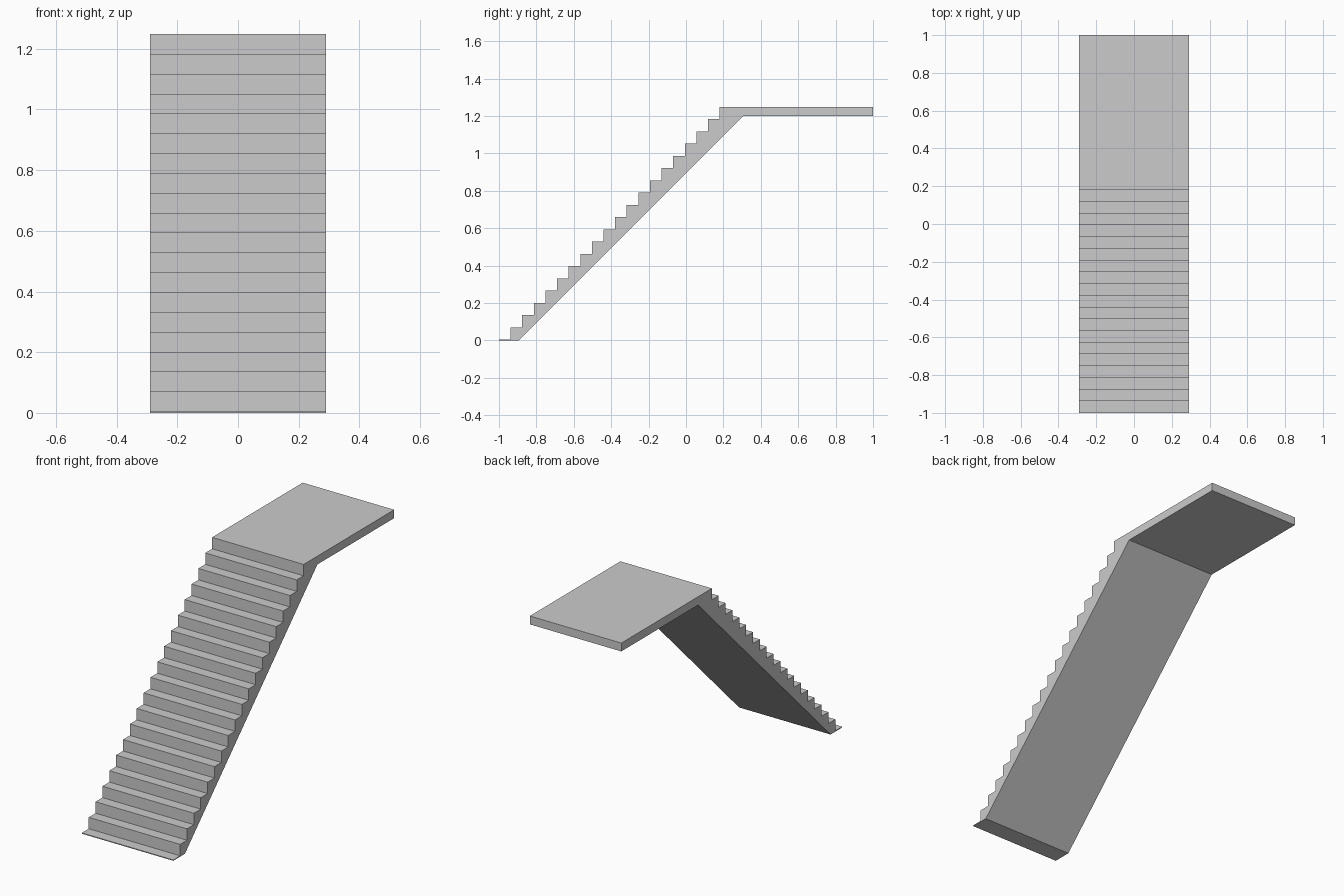
import bpy, bmesh

if "Cube" in bpy.data.objects:
    bpy.data.objects.remove(bpy.data.objects["Cube"])

HALF_W = 0.29
STEPS = 19
Y0, Y1 = -1.0, 0.18        # first nosing, landing edge
Z0, Z1 = 0.005, 1.248      # lowest tread, landing top
run, rise = (Y1 - Y0) / STEPS, (Z1 - Z0) / STEPS

# Side profile: underside, landing, then the sawtooth of treads and risers
profile = [(-1.0, 0.0), (-0.895, 0.0), (0.305, 1.2), (1.0, 1.2), (1.0, Z1)]
for i in range(STEPS, 0, -1):
    y = Y0 + i * run
    profile += [(y, Z0 + i * rise), (y, Z0 + (i - 1) * rise)]
profile.append((Y0, Z0))

# Extrude the profile across the width
bm = bmesh.new()
side = bm.faces.new([bm.verts.new((-HALF_W, y, z)) for y, z in profile])
ext = bmesh.ops.extrude_face_region(bm, geom=[side], use_keep_orig=True)
moved = [g for g in ext["geom"] if isinstance(g, bmesh.types.BMVert)]
bmesh.ops.translate(bm, verts=moved, vec=(2 * HALF_W, 0, 0))
bmesh.ops.recalc_face_normals(bm, faces=bm.faces[:])

mesh = bpy.data.meshes.new("stair_flight_with_landing")
bm.to_mesh(mesh)
bm.free()
stairs = bpy.data.objects.new("stair_flight_with_landing", mesh)
bpy.context.collection.objects.link(stairs)
